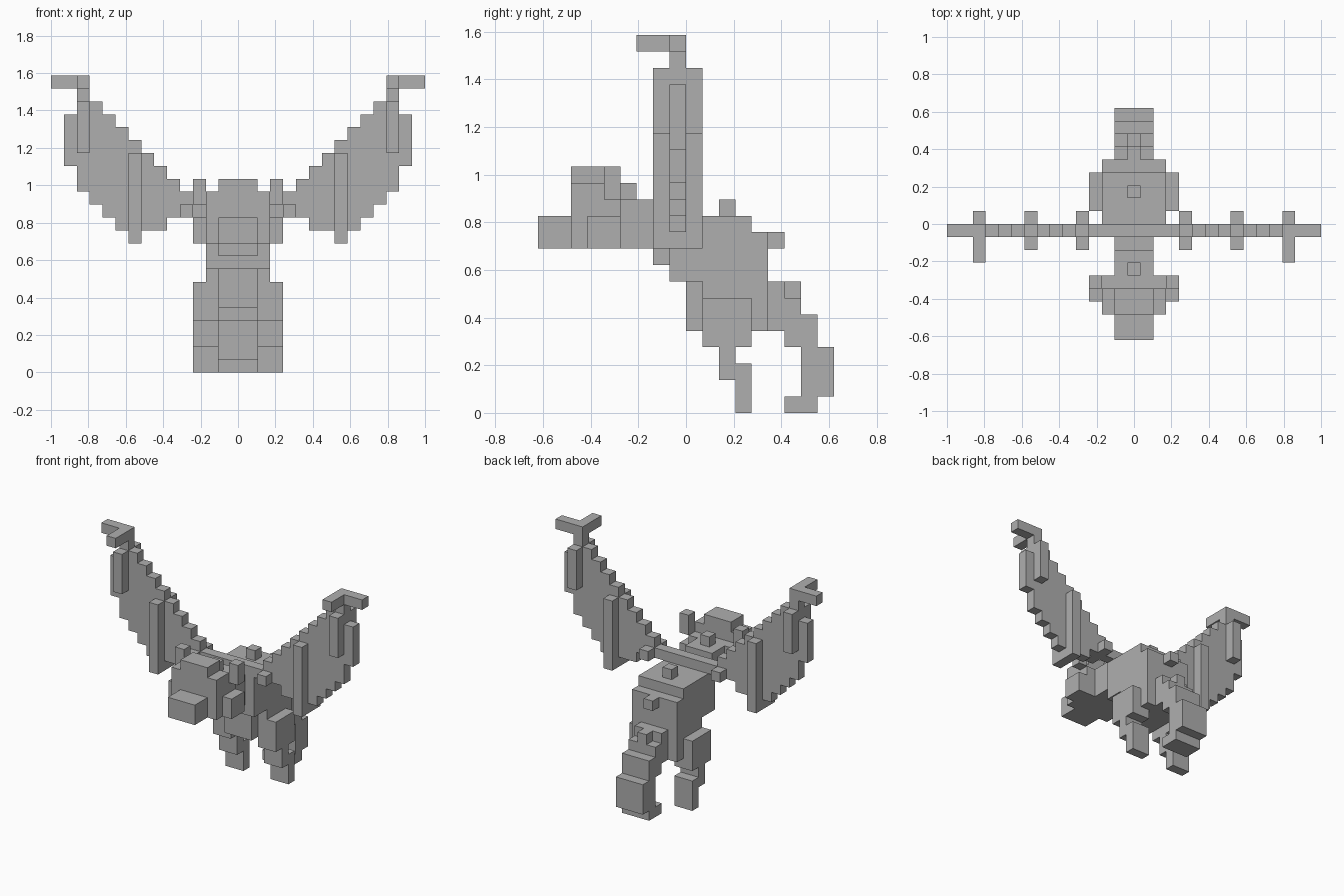
import bpy, bmesh

if "Cube" in bpy.data.objects:
    bpy.data.objects.remove(bpy.data.objects["Cube"])

U = 2 / 29  # one voxel

stone = bpy.data.materials.new("stone grey")
stone.diffuse_color = (0.43, 0.43, 0.43, 1)
stone.use_nodes = True
stone.node_tree.nodes["Principled BSDF"].inputs["Base Color"].default_value = stone.diffuse_color


def part(name, boxes, mirror=False):
    """Object from boxes (x0, x1, y0, y1, z0, z1) in voxels, optionally mirrored over x."""
    bm = bmesh.new()
    for x0, x1, y0, y1, z0, z1 in boxes:
        cube = bmesh.ops.create_cube(bm, size=1)
        for v in cube["verts"]:
            v.co.x = (x1 if v.co.x > 0 else x0) * U
            v.co.y = (y1 if v.co.y > 0 else y0) * U
            v.co.z = (z1 if v.co.z > 0 else z0) * U
    mesh = bpy.data.meshes.new(name)
    bm.to_mesh(mesh)
    bm.free()
    mesh.materials.append(stone)
    ob = bpy.data.objects.new(name, mesh)
    bpy.context.collection.objects.link(ob)
    if mirror:
        mod = ob.modifiers.new("mirror", 'MIRROR')
        mod.use_mirror_merge = False
    return ob


def mid(w, y0, y1, z0, z1):
    """Box centred on x with half width w."""
    return (-w, w, y0, y1, z0, z1)


# head with snout, cheeks and ears
part("head", [mid(2.5, -7, -5, 10, 14), mid(2.5, -5, -4, 10, 13), mid(1.5, -7, -5, 14, 15)])
part("snout", [mid(1.5, -9, -7, 10, 12)])
part("cheeks", [(2.5, 3.5, -6, -4, 10, 12)], True)
part("ears", [(2.5, 3.5, -5, -4, 13, 15)], True)

# neck and trunk
part("neck", [mid(1.5, -4, -2, 10, 13), mid(1.5, -2, -1, 9, 12)])
part("body", [mid(2.5, -1, 1, 8, 12), mid(2.5, 1, 4, 5, 12), mid(2.5, 4, 5, 5, 11)])
part("belly", [mid(1.5, 0, 1, 5, 8)])

# spikes along the back: (y, z) of each lower front corner
part("back_spikes", [mid(0.5, y, y + 1, z, z + 1)
                     for y, z in ((-4, 13), (2, 12), (5, 10), (6, 7))])

# legs: thigh, shin, foot
part("legs", [(1.5, 3.5, 1, 4, 4, 7), (1.5, 3.5, 2, 3, 2, 4), (1.5, 3.5, 3, 4, 0, 3),
              (1.5, 3.5, 2, 3, 2, 3)], True)

# curled tail
part("tail", [mid(1.5, 5, 6, 5, 8), mid(1.5, 6, 7, 4, 7), mid(1.5, 7, 8, 1, 6),
              mid(1.5, 8, 9, 1, 4), mid(1.5, 6, 8, 0, 1)])

# wings: stepped membrane columns (bottom, top), outward from column 4
spans = [(12, 14), (12, 15), (11, 16), (11, 17), (11, 18),
         (11, 19), (12, 20), (13, 21), (14, 21), (16, 20)]
part("wing_membrane", [(i + 3.5, i + 4.5, -1, 0, lo, hi)
                       for i, (lo, hi) in enumerate(spans)], True)
part("wing_arm", [mid(3.5, -1, 0, 12, 13)])
part("wing_fingers", [(3.5, 4.5, -2, 1, 12, 13), (7.5, 8.5, -2, 1, 10, 17),
                      (11.5, 12.5, -2, 1, 17, 21)], True)
part("wing_claws", [(11.5, 12.5, -1, 0, 21, 22), (11.5, 12.5, -3, 0, 22, 23),
                    (12.5, 14.5, -1, 0, 22, 23)], True)
